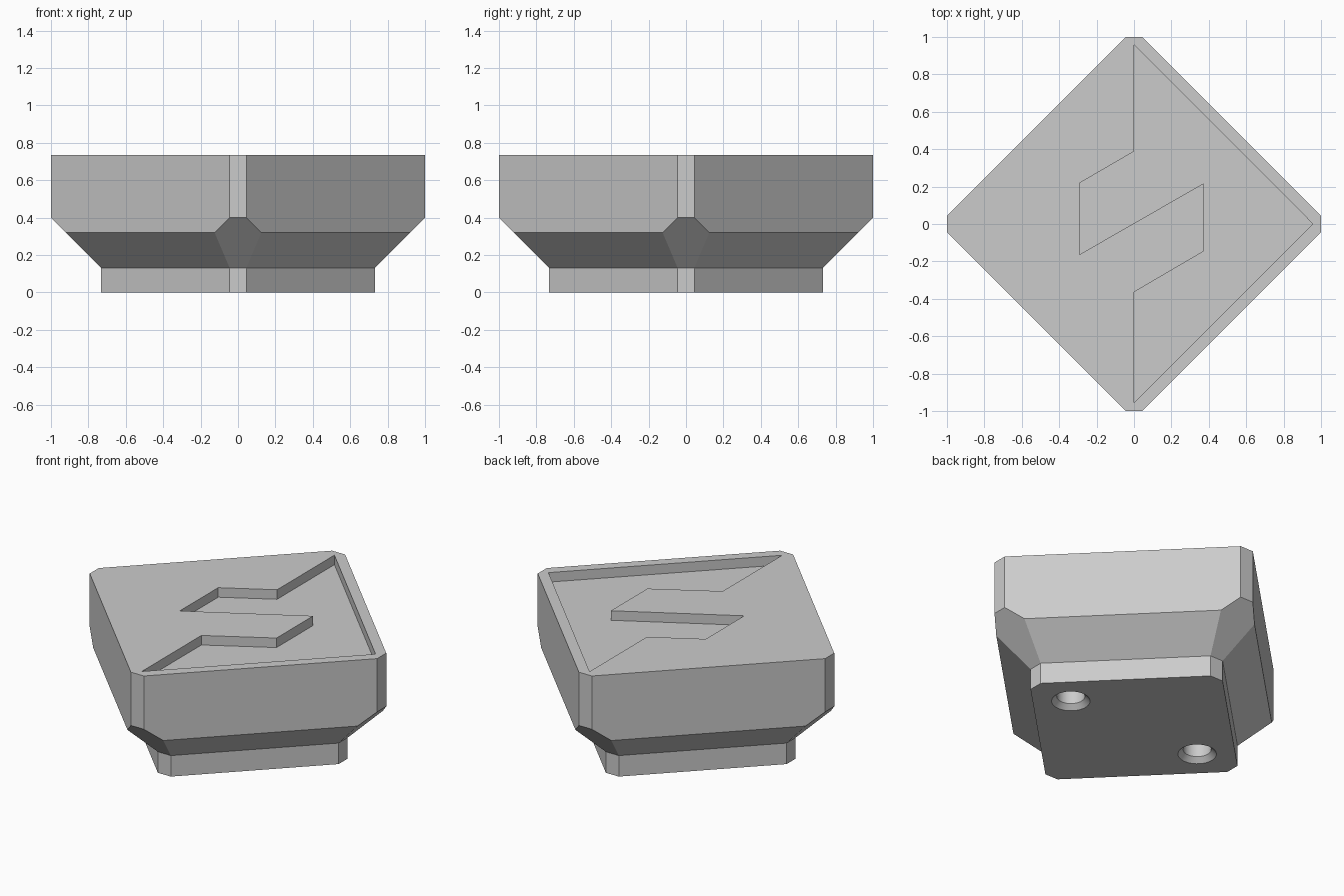
import bpy, bmesh, math

if "Cube" in bpy.data.objects:
    bpy.data.objects.remove(bpy.data.objects["Cube"], do_unlink=True)

grey = bpy.data.materials.new("plain_grey")
grey.use_nodes = True
grey.diffuse_color = (0.6, 0.6, 0.6, 1)
grey.node_tree.nodes["Principled BSDF"].inputs["Base Color"].default_value = (0.6, 0.6, 0.6, 1)


def diamond(reach, half, z):
    """Diamond outline whose four corners are cut flat."""
    ring = []
    for i in range(4):
        c, s = round(math.cos(i * math.pi / 2)), round(math.sin(i * math.pi / 2))
        for side in (-half, half):
            ring.append((c * reach - s * side, s * reach + c * side, z))
    return ring


def circle(x, radius, z, steps=48):
    return [(x + radius * math.cos(math.tau * i / steps),
             radius * math.sin(math.tau * i / steps), z) for i in range(steps)]


def loft(name, rings):
    """Closed solid skinned through rings of equal point count."""
    bm = bmesh.new()
    loops = [[bm.verts.new(p) for p in ring] for ring in rings]
    n = len(loops[0])
    for low, high in zip(loops, loops[1:]):
        for i in range(n):
            j = (i + 1) % n
            bm.faces.new((low[i], low[j], high[j], high[i]))
    bm.faces.new(loops[0][::-1])
    bm.faces.new(loops[-1])
    bmesh.ops.recalc_face_normals(bm, faces=bm.faces)
    mesh = bpy.data.meshes.new(name)
    bm.to_mesh(mesh)
    bm.free()
    mesh.materials.append(grey)
    obj = bpy.data.objects.new(name, mesh)
    bpy.context.collection.objects.link(obj)
    return obj


def carve(target, cutter):
    cutter.hide_render = True
    mod = target.modifiers.new("carve", 'BOOLEAN')
    mod.operation, mod.solver, mod.object = 'DIFFERENCE', 'EXACT', cutter
    bpy.context.view_layer.objects.active = target
    bpy.ops.object.modifier_apply(modifier=mod.name)
    bpy.data.objects.remove(cutter, do_unlink=True)


# Block: narrow neck, 45 degree flare, tall upper body
TOP, CUT = 0.735, 0.045
block = loft("block", [
    diamond(0.732, CUT, 0),
    diamond(0.732, CUT, 0.132),
    diamond(0.92, 0.125, 0.32),
    diamond(1, CUT, 0.4),
    diamond(1, CUT, TOP),
])

# Zigzag recess in the top
outline = [(0, 0.958), (0, 0.388), (-0.291, 0.219), (-0.291, -0.163), (0.371, 0.217),
           (0.371, -0.147), (0, -0.364), (0, -0.956), (0.957, 0)]
carve(block, loft("recess_cutter", [[(x, y, z) for x, y in outline]
                                    for z in (TOP - 0.06, TOP + 0.1)]))

# Two countersunk holes in the underside
for x in (-0.47, 0.47):
    carve(block, loft("hole_cutter", [circle(x, 0.12, -0.01), circle(x, 0.08, 0.03),
                                      circle(x, 0.08, 0.4)]))

# Smooth hole walls, crisp edges elsewhere
bpy.ops.object.select_all(action='DESELECT')
block.select_set(True)
bpy.context.view_layer.objects.active = block
bpy.ops.object.shade_smooth_by_angle(angle=math.radians(25))
